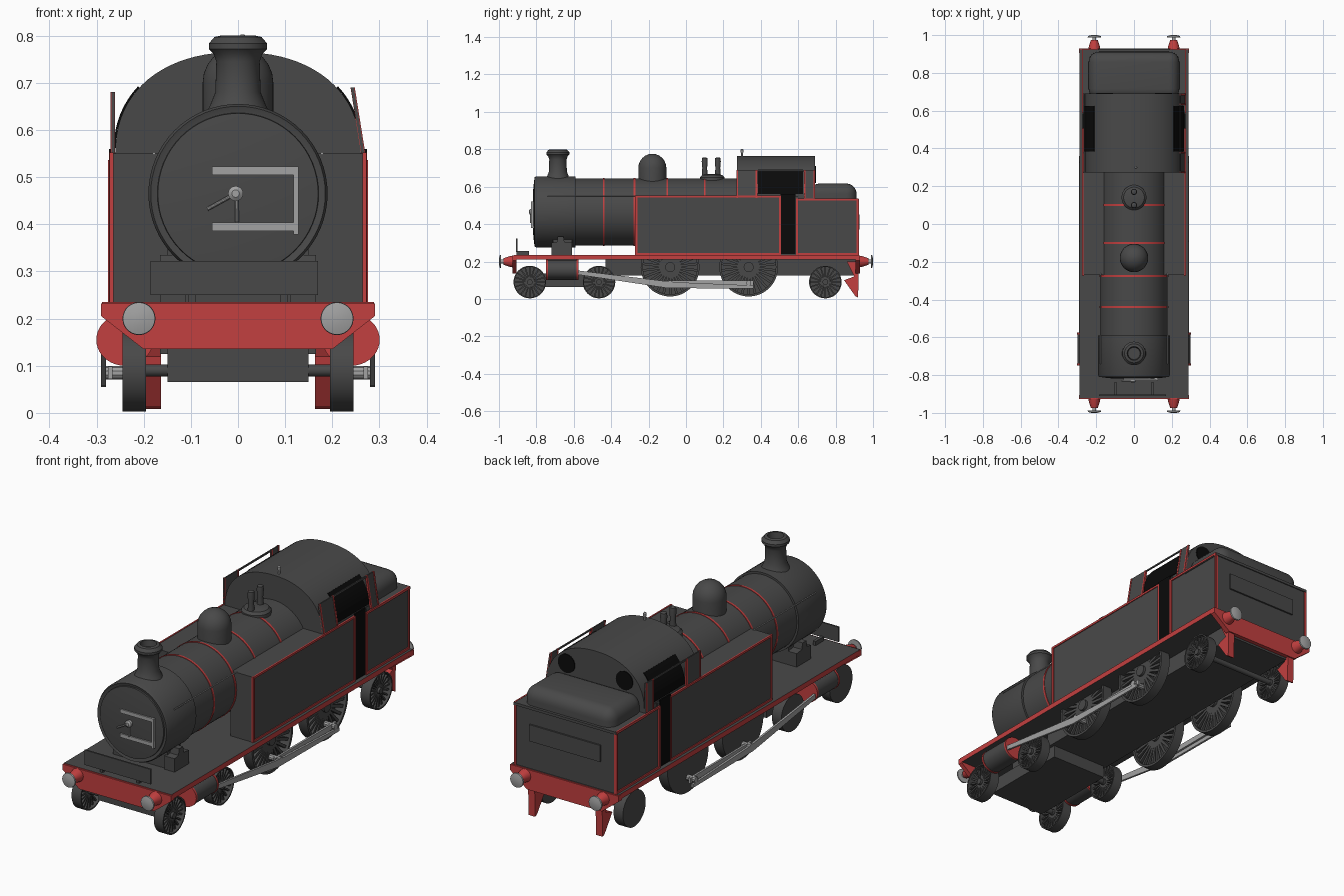
import bpy, bmesh, math
from mathutils import Matrix, Vector

if "Cube" in bpy.data.objects:
    bpy.data.objects.remove(bpy.data.objects["Cube"])


def material(name, rgb):
    m = bpy.data.materials.new(name)
    m.diffuse_color = (*rgb, 1)
    m.use_nodes = True
    m.node_tree.nodes["Principled BSDF"].inputs["Base Color"].default_value = m.diffuse_color
    return m


GREY = material("dark grey", (0.066, 0.066, 0.066))
RED = material("red", (0.54, 0.05, 0.05))
STEEL = material("light steel", (0.36, 0.36, 0.36))
BLACK = material("black", (0.003, 0.003, 0.003))
SIDES = (("right", 1), ("left", -1))


def finish(bm, name, mat, smooth=False):
    bmesh.ops.recalc_face_normals(bm, faces=bm.faces[:])
    me = bpy.data.meshes.new(name)
    bm.to_mesh(me)
    bm.free()
    ob = bpy.data.objects.new(name, me)
    bpy.context.collection.objects.link(ob)
    me.materials.append(mat)
    if smooth:
        bpy.ops.object.select_all(action='DESELECT')
        ob.select_set(True)
        bpy.context.view_layer.objects.active = ob
        bpy.ops.object.shade_smooth_by_angle(angle=math.radians(35))
    return ob


def box(name, x, y, z, mat=GREY, lean=0, bevel=0):
    """Box from ranges; lean shifts x with height above the waist line."""
    bm = bmesh.new()
    bmesh.ops.create_cube(bm, size=1)
    for v in bm.verts:
        v.co = [(r[0] + r[1]) / 2 + c * abs(r[1] - r[0]) for r, c in zip((x, y, z), v.co)]
        v.co.x -= lean * (v.co.z - 0.55)
    if bevel:
        top = [e for e in bm.edges if max(v.co.z for v in e.verts) > z[1] - 1e-4]
        bmesh.ops.bevel(bm, geom=top, offset=bevel, segments=6, profile=0.5, affect='EDGES')
    return finish(bm, name, mat, bool(bevel))


def lathe(name, centre, profile, mat=GREY, axis='Z', n=48, sx=1.0):
    """Revolve (radius, height) points round an axis through centre."""
    bm = bmesh.new()
    rings = []
    for r, h in profile:
        ring = []
        for i in range(n):
            a = math.tau * i / n
            p, q = r * math.cos(a), r * math.sin(a)
            co = {'Z': (p, q, h), 'Y': (p * sx, h, q), 'X': (h, p, q)}[axis]
            ring.append(bm.verts.new(Vector(co) + Vector(centre)))
        rings.append(ring)
    for a, b in zip(rings, rings[1:]):
        for i in range(n):
            bm.faces.new((a[i], a[(i + 1) % n], b[(i + 1) % n], b[i]))
    bm.faces.new(rings[0])
    bm.faces.new(rings[-1])
    return finish(bm, name, mat, True)


def prism(name, pts, lo, hi, mat=GREY, axis='Y', smooth=False):
    """Extrude an outline: (x, z) along Y or (y, z) along X."""
    bm = bmesh.new()
    ends = [[bm.verts.new((p, d, q) if axis == 'Y' else (d, p, q)) for p, q in pts] for d in (lo, hi)]
    for e in ends:
        bm.faces.new(e)
    for i in range(len(pts)):
        j = (i + 1) % len(pts)
        bm.faces.new((ends[0][i], ends[0][j], ends[1][j], ends[1][i]))
    return finish(bm, name, mat, smooth)


def rod(name, a, b, r, mat=STEEL, n=10):
    a, b = Vector(a), Vector(b)
    bm = bmesh.new()
    m = Matrix.Translation((a + b) / 2) @ (b - a).to_track_quat('Z', 'Y').to_matrix().to_4x4()
    bmesh.ops.create_cone(bm, cap_ends=True, segments=n, radius1=r, radius2=r, depth=(b - a).length, matrix=m)
    return finish(bm, name, mat, True)


def wheel(name, x, y, z, r, spokes):
    """Open spoked wheel: tyre, hub and thin spokes."""
    t = r * 0.075
    w = 0.025
    lathe(name + "_tyre", (x, y, z), [(r - t, -w), (r, -w), (r, w), (r - t, w), (r - t, -w)], axis='X')
    lathe(name + "_hub", (x, y, z), [(r * 0.17, -w), (r * 0.17, w)], axis='X', n=20)
    bm = bmesh.new()
    for i in range(spokes):
        m = (Matrix.Translation((x, y, z)) @ Matrix.Rotation(math.tau * i / spokes, 4, 'X')
             @ Matrix.Translation((0, 0, r * 0.55)) @ Matrix.Diagonal((0.026, r * 0.085, r * 0.86, 1)))
        bmesh.ops.create_cube(bm, size=1, matrix=m)
    finish(bm, name + "_spokes", GREY)


def outline(name, s, y, z, x=0.271):
    """Red lining round a rectangle on the body side."""
    t, xs = 0.01, (s * (x - 0.004), s * (x + 0.003))
    for part, yy, zz in (("bottom", y, (z[0], z[0] + t)), ("top", y, (z[1] - t, z[1])),
                         ("front", (y[0], y[0] + t), z), ("rear", (y[1] - t, y[1]), z)):
        box(f"{name}_{part}", xs, yy, zz, RED)


# Running plate with red edges, and frames
plate = box("running_plate", (-0.288, 0.288), (-0.92, 0.925), (0.21, 0.235))
plate.data.materials.append(RED)
for f in plate.data.polygons:
    f.material_index = int(abs(f.normal.z) < 0.5)
box("main_frame", (-0.165, 0.165), (-0.43, 0.91), (0.125, 0.21))
box("bogie_frame", (-0.15, 0.15), (-0.85, -0.4), (0.065, 0.135))
box("bogie_pivot", (-0.12, 0.12), (-0.74, -0.58), (0.13, 0.21))

# Buffer beams
beam = [(-0.29, 0.232), (-0.29, 0.205), (-0.2, 0.135), (0.2, 0.135), (0.29, 0.205), (0.29, 0.232)]
prism("front_beam", beam, -0.927, -0.905, RED)
prism("rear_beam", beam, 0.905, 0.93, RED)

# Smokebox, boiler and red bands
AX = (0, 0, 0.465)
lathe("smokebox", AX, [(0.17, -0.805), (0.185, -0.81), (0.19, -0.8), (0.19, -0.59)], axis='Y', n=64)
lathe("smokebox_door", AX, [(0.172, -0.8), (0.17, -0.812), (0.12, -0.817), (0.03, -0.82)], axis='Y', n=64)
lathe("boiler", AX, [(0.18, -0.6), (0.18, 0.28)], axis='Y', n=64)
for i, y in enumerate((-0.44, -0.275, -0.1, 0.1)):
    lathe(f"boiler_band_{i}", AX, [(0.1825, y - 0.005), (0.1825, y + 0.005)], RED, 'Y', 64)

# Door straps and handles
for z in (0.395, 0.513):
    box("door_strap", (-0.055, 0.127), (-0.825, -0.81), (z - 0.009, z + 0.009), STEEL)
box("door_hinge", (0.118, 0.128), (-0.828, -0.81), (0.378, 0.522), STEEL)
lathe("door_knob", (-0.005, -0.825, 0.465), [(0.016, 0.01), (0.016, -0.008), (0.008, -0.014)], STEEL, 'Y', 20)
rod("door_handle_long", (-0.005, -0.83, 0.465), (-0.065, -0.83, 0.432), 0.004)
rod("door_handle_short", (-0.003, -0.83, 0.465), (-0.002, -0.83, 0.405), 0.004)

# Smokebox saddle and front guard plate
box("saddle", (-0.12, 0.12), (-0.71, -0.61), (0.235, 0.33))
box("front_guard", (-0.185, 0.17), (-0.91, -0.902), (0.25, 0.322))
for n, s in SIDES:
    prism(n + "_saddle_bracket", [(-0.72, 0.235), (-0.61, 0.235), (-0.61, 0.3), (-0.65, 0.305), (-0.655, 0.335),
                                  (-0.685, 0.335), (-0.69, 0.305), (-0.72, 0.3)], s * 0.11, s * 0.165, axis='X')
    box(n + "_guard_foot", (s * 0.09, s * 0.105), (-0.905, -0.84), (0.235, 0.255))

# Chimney, dome, safety valves and whistle
lathe("chimney", (0, -0.685, 0), [(0.075, 0.62), (0.058, 0.655), (0.048, 0.68), (0.046, 0.745), (0.052, 0.762),
      (0.062, 0.772), (0.062, 0.783), (0.05, 0.797), (0.036, 0.8), (0.032, 0.77)])
dome = [(0.075, 0.6), (0.075, 0.7)] + [(0.075 * math.cos(a), 0.7 + 0.076 * math.sin(a))
                                       for a in [math.radians(15 * k) for k in range(1, 6)]]
lathe("steam_dome", (0, -0.18, 0), dome + [(0.004, 0.776)])
lathe("valve_base", (0, 0.14, 0), [(0.066, 0.61), (0.066, 0.65), (0.055, 0.662), (0.03, 0.667)])
for y in (0.1, 0.17):
    lathe("safety_valve", (0, y, 0), [(0.016, 0.65), (0.013, 0.7), (0.016, 0.735), (0.014, 0.753), (0.006, 0.757)], n=20)
lathe("whistle", (0.01, 0.3, 0), [(0.005, 0.75), (0.005, 0.78), (0.008, 0.785), (0.008, 0.797), (0.004, 0.802)], STEEL, n=12)

# Cab, bunker and coal load
box("cab_body", (-0.268, 0.268), (0.27, 0.6), (0.235, 0.55))
box("bunker", (-0.27, 0.27), (0.59, 0.92), (0.235, 0.532))
box("bunker_rim", (-0.274, 0.274), (0.69, 0.925), (0.522, 0.535))
box("coal_load", (-0.24, 0.24), (0.66, 0.912), (0.5, 0.617), bevel=0.055)


def roof_point(t, k=1.0):
    c, s = math.cos(t), math.sin(t)
    return (k * 0.26 * math.copysign(abs(c) ** 0.9, c), 0.55 + k * 0.215 * abs(s) ** 0.9)


prism("cab_roof", [roof_point(math.pi * i / 40) for i in range(41)], 0.272, 0.69, smooth=True)
box("cab_rear_wall", (-0.262, 0.262), (0.6, 0.69), (0.52, 0.552))

for n, s in SIDES:
    # Side tank with lining
    box(n + "_side_tank", (s * 0.15, s * 0.27), (-0.27, 0.51), (0.235, 0.55))
    outline(n + "_tank_lining", s, (-0.27, 0.507), (0.235, 0.552))
    outline(n + "_bunker_lining", s, (0.588, 0.922), (0.235, 0.536), 0.273)
    box(n + "_tank_front_lining", (s * 0.264, s * 0.272), (-0.274, -0.268), (0.235, 0.552), RED)
    box(n + "_rear_corner_lining", (s * 0.263, s * 0.274), (0.918, 0.924), (0.235, 0.53), RED)
    # Doorway and side window
    box(n + "_doorway", (s * 0.266, s * 0.273), (0.505, 0.585), (0.24, 0.56), BLACK)
    arc = [0.04 + 0.63 * i / 8 for i in range(9)]
    win = [roof_point(t, 1.016) for t in arc] + [roof_point(t, 1.0) for t in reversed(arc)]
    prism(n + "_side_window", [(s * p, q) for p, q in win], 0.385, 0.625, BLACK)
    # Cab side posts with red edges
    lean = 0.16 if s > 0 else 0
    xs = (s * 0.262, s * 0.268)
    xr = (s * 0.261, s * 0.27)
    top = 0.69 if s > 0 else 0.68
    box(n + "_front_post", xs, (0.27, 0.38), (0.54, top), GREY, lean)
    box(n + "_rear_post", xs, (0.63, 0.69), (0.53, top), GREY, lean)
    box(n + "_window_head", xs, (0.38, 0.63), (top - 0.008, top), GREY, lean)
    for y in (0.27, 0.372, 0.63, 0.681):
        box(n + "_post_lining", xr, (y, y + 0.009), (0.54, top), RED, lean)
    # Round rear cab windows
    lathe(n + "_rear_window", (s * 0.155, 0.69, 0.665), [(0.045, -0.003), (0.045, 0.004)], BLACK, 'Y', 32)
    # Boiler handrail
    rod(n + "_handrail", (s * 0.178, -0.74, 0.55), (s * 0.178, -0.26, 0.55), 0.003)
    # Buffers
    for end, d in (("front", -1), ("rear", 1)):
        c = (s * 0.21, 0, 0.2)
        lathe(f"{n}_{end}_buffer_housing", c, [(0.033, d * 0.92), (0.028, d * 0.945), (0.018, d * 0.975)], RED, 'Y', 24)
        lathe(f"{n}_{end}_buffer_stem", c, [(0.01, d * 0.97), (0.01, d * 0.99)], STEEL, 'Y', 16)
        lathe(f"{n}_{end}_buffer_head", c, [(0.035, d * 0.988), (0.034, d * 0.995), (0.015, d * 1.0)], STEEL, 'Y', 28)
    # Rear red guard irons
    prism(n + "_guard_iron", [(0.925, 0.2), (0.92, 0.008), (0.905, 0.015), (0.845, 0.1), (0.9, 0.12), (0.86, 0.2)],
          s * 0.163, s * 0.198, RED, 'X')
    # Cylinders with red end covers
    cc = (s * 0.24, 0, 0.155)
    lathe(n + "_cylinder", cc, [(0.053, -0.745), (0.053, -0.58)], GREY, 'Y', 40, 1.1)
    for y in (-0.748, -0.585):
        lathe(n + "_cylinder_cover", cc, [(0.055, y), (0.055, y + 0.01)], RED, 'Y', 40, 1.1)
    # Wheels
    for w, y in (("bogie_front", -0.835), ("bogie_rear", -0.465), ("trailing", 0.745)):
        wheel(f"{n}_{w}_wheel", s * 0.22, y, 0.09, 0.087, 20)
    for w, y in (("front", -0.085), ("rear", 0.335)):
        wheel(f"{n}_{w}_driver", s * 0.22, y, 0.17, 0.157, 26)
        rod(n + "_crank_pin", (s * 0.22, y, 0.085), (s * 0.29, y, 0.085), 0.014)
    # Coupling and connecting rods
    box(n + "_coupling_rod", (s * 0.266, s * 0.276), (-0.11, 0.36), (0.072, 0.098), STEEL)
    prism(n + "_connecting_rod", [(-0.58, 0.152), (-0.58, 0.13), (-0.1, 0.058), (0.36, 0.055), (0.36, 0.072),
                                  (-0.07, 0.09)], s * 0.28, s * 0.29, STEEL, 'X')

# Axles
for y, z in ((-0.835, 0.09), (-0.465, 0.09), (0.745, 0.09), (-0.085, 0.17), (0.335, 0.17)):
    rod("axle", (-0.21, y, z), (0.21, y, z), 0.013, GREY, 16)

# Raised panel on the bunker rear
box("rear_panel", (-0.19, 0.19), (0.918, 0.928), (0.37, 0.45))
